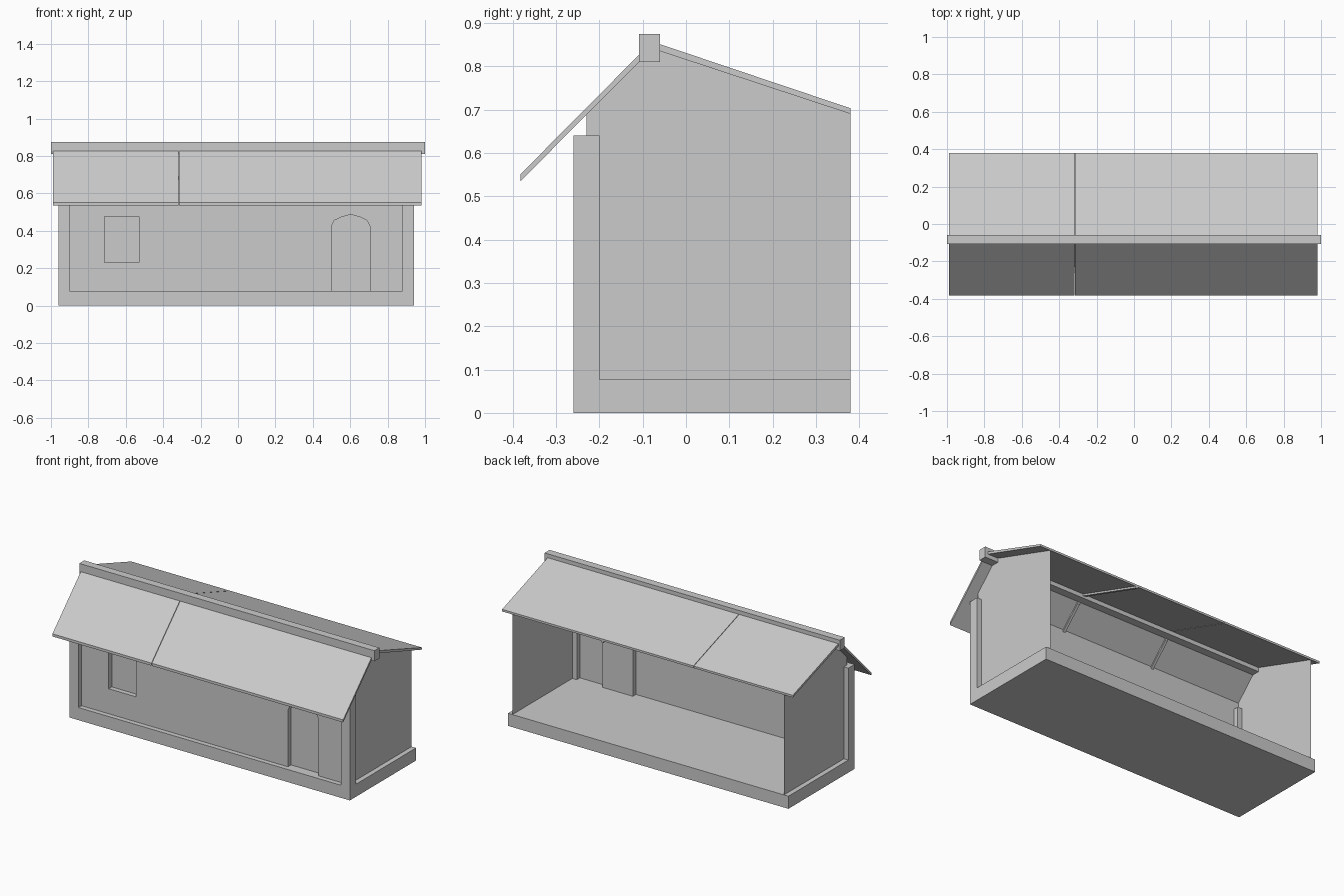
import bpy, bmesh
from mathutils import Vector

cube = bpy.data.objects.get("Cube")
if cube:
    bpy.data.objects.remove(cube, do_unlink=True)

grey = bpy.data.materials.new("plain_grey")
grey.use_nodes = True
grey.diffuse_color = (0.6, 0.6, 0.6, 1)
grey.node_tree.nodes["Principled BSDF"].inputs["Base Color"].default_value = (0.6, 0.6, 0.6, 1)

# Shared layout lines
LEFT, RIGHT, FRONT, BACK = -0.96, 0.94, -0.26, 0.38
POST = 0.06
FLOOR = 0.077
WALL_Y = FRONT + POST / 2
NICHE_Y = FRONT + POST


def finish(name, bm):
    mesh = bpy.data.meshes.new(name)
    bm.to_mesh(mesh)
    bm.free()
    mesh.materials.append(grey)
    obj = bpy.data.objects.new(name, mesh)
    bpy.context.collection.objects.link(obj)
    return obj


def prism(name, profile, x0, x1):
    """Extrude a (y, z) profile along x; a flat sheet if x0 equals x1."""
    bm = bmesh.new()
    face = bm.faces.new([bm.verts.new((x0, y, z)) for y, z in profile])
    if x1 != x0:
        out = bmesh.ops.extrude_face_region(bm, geom=[face], use_keep_orig=True)
        verts = [g for g in out["geom"] if isinstance(g, bmesh.types.BMVert)]
        bmesh.ops.translate(bm, vec=Vector((x1 - x0, 0, 0)), verts=verts)
        bmesh.ops.recalc_face_normals(bm, faces=bm.faces)
    return finish(name, bm)


def box(name, x0, x1, y0, y1, z0, z1):
    return prism(name, [(y0, z0), (y1, z0), (y1, z1), (y0, z1)], x0, x1)


def rectangle(x0, x1, z0, z1):
    return [(x0, z0), (x1, z0), (x1, z1), (x0, z1)]


def edge_loop(bm, outline, y):
    verts = [bm.verts.new((x, y, z)) for x, z in outline]
    return [bm.edges.new((a, b)) for a, b in zip(verts, verts[1:] + verts[:1])]


def niche(name, outline):
    """Recessed panel with its reveal, open to the front."""
    bm = bmesh.new()
    front = [bm.verts.new((x, WALL_Y, z)) for x, z in outline]
    rear = [bm.verts.new((x, NICHE_Y, z)) for x, z in outline]
    bm.faces.new(rear)
    for i in range(len(front)):
        j = (i + 1) % len(front)
        bm.faces.new((front[i], front[j], rear[j], rear[i]))
    finish(name, bm)


# Base and corner posts
box("base_slab", LEFT, RIGHT, FRONT, BACK, 0, FLOOR)
box("right_post", LEFT, LEFT + POST, FRONT, FRONT + POST, FLOOR, 0.64)
box("left_post", RIGHT - POST, RIGHT, FRONT, FRONT + POST, FLOOR, 0.64)

# Gable end walls, thin sheets
gable = [(WALL_Y, FLOOR), (BACK, FLOOR), (BACK, 0.69),
         (-0.06, 0.835), (-0.108, 0.81), (WALL_Y, 0.69)]
wall_x0, wall_x1 = LEFT + POST / 2, RIGHT - POST / 2
prism("right_gable_wall", gable, wall_x0, wall_x0)
prism("left_gable_wall", gable, wall_x1, wall_x1)

# Front wall with a window hole and an arched doorway
window = rectangle(-0.715, -0.53, 0.23, 0.475)
door = [(0.5, FLOOR), (0.705, FLOOR), (0.705, 0.425), (0.69, 0.455), (0.655, 0.472),
        (0.603, 0.487), (0.55, 0.472), (0.515, 0.455), (0.5, 0.425)]
wall = [(wall_x0, FLOOR), door[0]] + door[:1:-1] + [door[1], (wall_x1, FLOOR),
        (wall_x1, 0.69), (wall_x0, 0.69)]
wall.pop(1)
wall.insert(1, door[0])
wall.pop(2) if wall[2] == door[0] else None
bm = bmesh.new()
edges = edge_loop(bm, wall, WALL_Y) + edge_loop(bm, window, WALL_Y)
bmesh.ops.triangle_fill(bm, edges=edges, use_beauty=True, normal=(0, -1, 0))
bmesh.ops.dissolve_limit(bm, angle_limit=0.01, verts=bm.verts, edges=bm.edges)
finish("front_wall", bm)
niche("window_niche", window)
niche("door_niche", door)

# Roof panels, split across the length
front_slope = [(-0.382, 0.535), (-0.108, 0.81), (-0.108, 0.827), (-0.382, 0.551)]
back_slope = [(-0.06, 0.835), (BACK, 0.69), (BACK, 0.703), (-0.06, 0.851)]
for side, x0, x1 in (("right", -0.99, -0.319), ("left", -0.316, 0.98)):
    prism(side + "_front_roof", front_slope, x0, x1)
    prism(side + "_back_roof", back_slope, x0, x1)

# Ridge beam
box("ridge_beam", -1, 1, -0.108, -0.06, 0.81, 0.875)

# Slim rafters under the roof
front_rafter = [(WALL_Y, 0.675), (-0.108, 0.797), (-0.108, 0.812), (WALL_Y, 0.69)]
back_rafter = [(-0.06, 0.824), (BACK, 0.679), (BACK, 0.691), (-0.06, 0.836)]
for i, x in enumerate((-0.32, 0.3)):
    prism(f"front_rafter_{i}", front_rafter, x - 0.008, x + 0.008)
prism("back_rafter", back_rafter, 0.292, 0.308)
